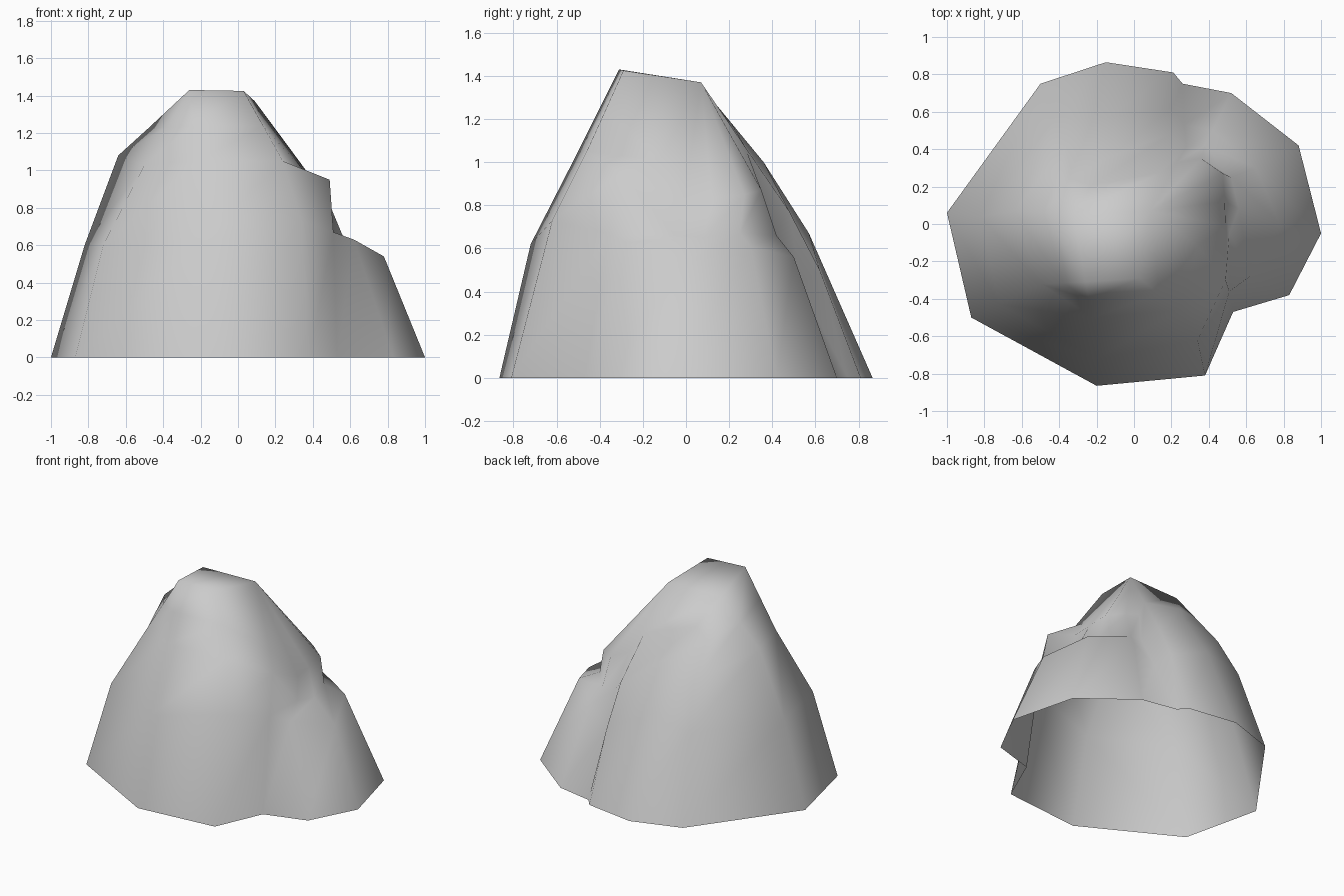
import bpy
import bmesh
from mathutils import Vector

if "Cube" in bpy.data.objects:
    bpy.data.objects.remove(bpy.data.objects["Cube"], do_unlink=True)

# Corners of the small summit facet
SUMMIT = {
    "front_left": (-.26, -.31, 1.43),
    "front_right": (.03, -.29, 1.425),
    "back_right": (.09, .07, 1.37),
    "back_left": (-.32, .055, 1.37),
}


def make_material(name, grey):
    material = bpy.data.materials.new(name)
    material.use_nodes = True
    colour = (grey, grey, grey, 1)
    material.diffuse_color = colour
    shader = next(n for n in material.node_tree.nodes if n.type == "BSDF_PRINCIPLED")
    shader.inputs["Base Color"].default_value = colour
    shader.inputs["Roughness"].default_value = .9
    return material


def ridge(summit_corner, foot, middle, high, upper=None):
    """One upright profile from the ground to a corner of the summit."""
    top = Vector(SUMMIT[summit_corner])
    if upper is None:
        upper = Vector(high).lerp(top, .5)
    points = [Vector((*foot, 0)), Vector(middle), Vector(high), Vector(upper)]
    return summit_corner, points


# Main face of the boulder, running counterclockwise
front_face = [
    ridge("front_left", (-.2, -.865), (-.2, -.72, .62), (-.22, -.5, 1.05)),
    ridge("front_right", (.38, -.81), (.34, -.62, .73), (.24, -.46, 1.05)),
]

# Overhanging ledge with the low shoulder below it
shoulder = [
    ridge("back_right", (.53, -.47), (.51, -.36, .67), (.49, -.3, .95), (.34, -.12, 1.01)),
    ridge("back_right", (.83, -.38), (.62, -.28, .63), (.51, -.05, .66), (.49, -.01, .82)),
    ridge("back_right", (1, -.05), (.78, 0, .54), (.56, .08, .65), (.485, .12, .83)),
    ridge("back_right", (.88, .42), (.65, .3, .61), (.52, .25, .67), (.475, .27, .85)),
    ridge("back_right", (.52, .7), (.42, .5, .56), (.38, .42, .66), (.36, .35, .87)),
    ridge("back_right", (.26, .75), (.27, .53, .43), (.28, .41, .67), (.23, .33, .92)),
]

# Plain slopes at the back and on the far side
back_slopes = [
    ridge("back_right", (.21, .81), (.2, .62, .5), (.19, .48, .77)),
    ridge("back_left", (-.15, .865), (-.15, .57, .67), (-.13, .36, 1)),
    ridge("back_left", (-.5, .75), (-.42, .57, .6), (-.36, .43, .89)),
    ridge("back_left", (-1, .06), (-.82, .04, .6), (-.64, .07, 1.08)),
    ridge("front_left", (-.87, -.5), (-.72, -.43, .6), (-.5, -.32, 1.03)),
]


def build_rock(name, ridges, material):
    """Skin neighbouring ridges, close the summit and leave the base open."""
    bm = bmesh.new()
    summit = {key: bm.verts.new(point) for key, point in SUMMIT.items()}
    columns = []
    for corner, points in ridges:
        columns.append([bm.verts.new(p) for p in points] + [summit[corner]])

    for index, right in enumerate(columns):
        left = columns[index - 1]
        for level in range(len(right) - 1):
            corners = [left[level], right[level], right[level + 1], left[level + 1]]
            bm.faces.new(list(dict.fromkeys(corners)))
    bm.faces.new(list(summit.values()))

    for face in bm.faces:
        face.smooth = True
    mesh = bpy.data.meshes.new(name)
    bm.to_mesh(mesh)
    bm.free()
    mesh.materials.append(material)
    rock = bpy.data.objects.new(name, mesh)
    bpy.context.collection.objects.link(rock)
    return rock


build_rock("rock", front_face + shoulder + back_slopes, make_material("stone grey", .6))
